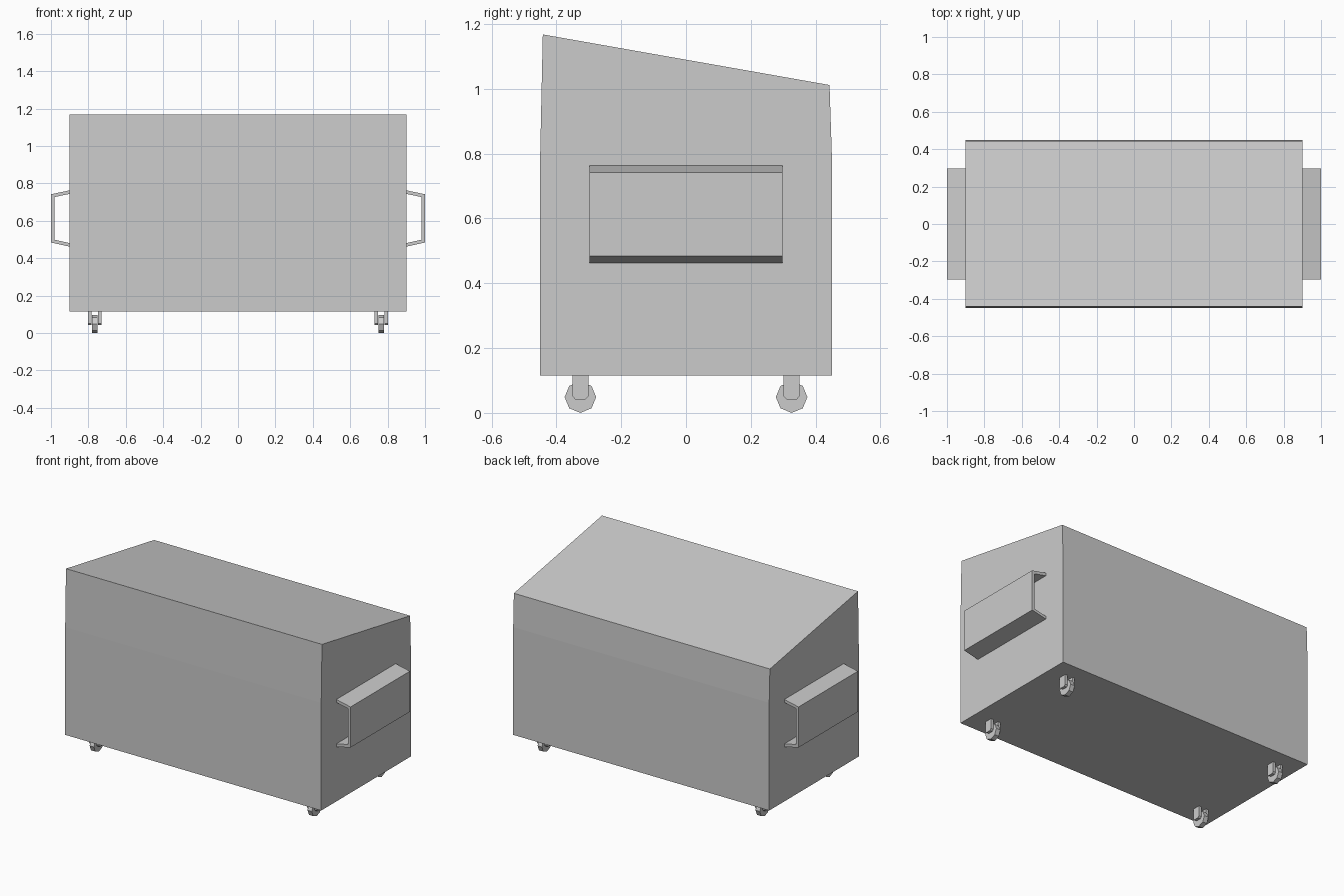
import bpy
import math

if "Cube" in bpy.data.objects:
    bpy.data.objects.remove(bpy.data.objects["Cube"])


def extrude(name, profile, axis, lo, hi):
    """Extrude a closed 2D profile: axis 'x' uses (y, z) points, axis 'y' uses (x, z)."""
    def place(p, t):
        return (t, p[0], p[1]) if axis == 'x' else (p[0], t, p[1])
    n = len(profile)
    verts = [place(p, t) for t in (lo, hi) for p in profile]
    faces = [tuple(range(n))[::-1], tuple(range(n, 2 * n))]
    faces += [(i, (i + 1) % n, n + (i + 1) % n, n + i) for i in range(n)]
    mesh = bpy.data.meshes.new(name)
    mesh.from_pydata(verts, [], faces)
    # Make normals point outward
    import bmesh
    bm = bmesh.new()
    bm.from_mesh(mesh)
    bmesh.ops.recalc_face_normals(bm, faces=bm.faces)
    bm.to_mesh(mesh)
    bm.free()
    obj = bpy.data.objects.new(name, mesh)
    bpy.context.collection.objects.link(obj)
    return obj


# Bin body: slightly tapered upper walls and sloping lid
extrude("bin_body", [(-0.45, 0.115), (0.45, 0.115), (0.45, 0.80), (0.443, 1.012),
                     (-0.442, 1.168), (-0.45, 0.80)], 'x', -0.9, 0.9)

# Side lifting brackets: open C-shaped section
bracket = [(0.9, 0.763), (1.0, 0.742), (1.0, 0.484), (0.9, 0.462),
           (0.9, 0.481), (0.982, 0.499), (0.982, 0.727), (0.9, 0.744)]
for side, s in (("left", -1), ("right", 1)):
    extrude(f"{side}_lift_bracket", [(s * x, z) for x, z in bracket], 'y', -0.298, 0.298)

# Casters: octagonal wheel between two fork plates
R = 0.0487
for xs, s in (("left", -1), ("right", 1)):
    for ys, y in (("front", -0.326), ("back", 0.326)):
        cx = s * 0.766
        wheel = [(y + R * math.cos(i * math.pi / 4), R + R * math.sin(i * math.pi / 4))
                 for i in range(8)]
        extrude(f"{ys}_{xs}_wheel", wheel, 'x', cx - 0.015, cx + 0.015)
        plate = [(y - 0.025, 0.116), (y - 0.025, 0.052), (y - 0.016, 0.042),
                 (y + 0.016, 0.042), (y + 0.025, 0.052), (y + 0.025, 0.116)]
        for part, d in (("inner", -s), ("outer", s)):
            a, b = sorted((cx + d * 0.017, cx + d * 0.035))
            extrude(f"{ys}_{xs}_{part}_fork_plate", plate, 'x', a, b)
